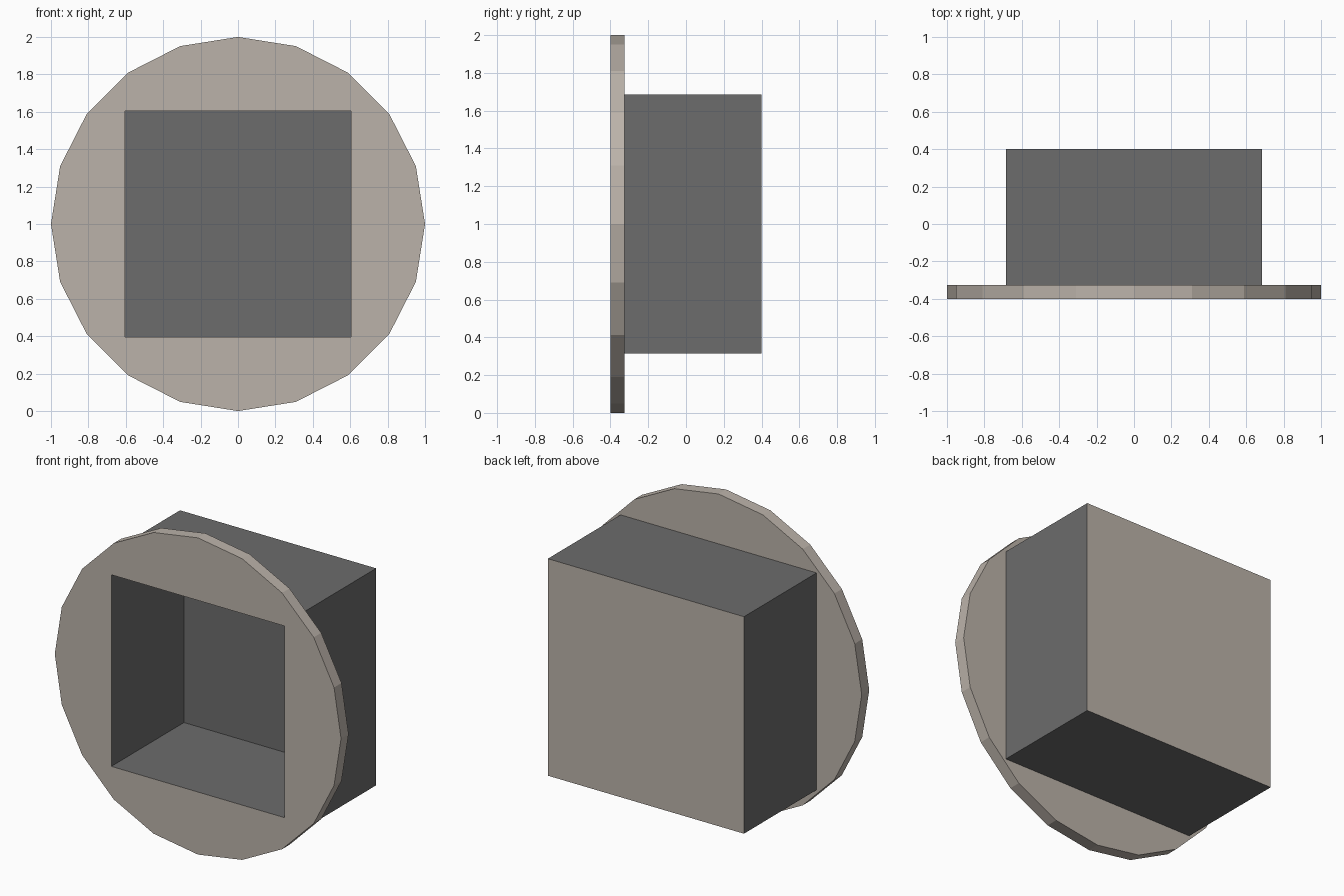
import bpy
import math

if "Cube" in bpy.data.objects:
    bpy.data.objects.remove(bpy.data.objects["Cube"])


def material(name, color):
    mat = bpy.data.materials.new(name)
    mat.diffuse_color = (*color, 1)
    mat.use_nodes = True
    mat.node_tree.nodes["Principled BSDF"].inputs["Base Color"].default_value = mat.diffuse_color
    return mat


BEIGE, GREY = 0, 1
MATS = [material("beige", (0.50, 0.45, 0.40)), material("dark_grey", (0.15, 0.15, 0.15))]
CENTRE_Z = 1.0


def finish(name, slot):
    obj = bpy.context.object
    obj.name = name
    bpy.ops.object.transform_apply(location=True, rotation=True, scale=True)
    for mat in MATS:
        obj.data.materials.append(mat)
    for face in obj.data.polygons:
        face.material_index = slot
    return obj


def square_block(name, size, y0, y1, slot):
    bpy.ops.mesh.primitive_cube_add(size=1, location=(0, (y0 + y1) / 2, CENTRE_Z))
    bpy.context.object.scale = (size, y1 - y0, size)
    return finish(name, slot)


def combine(target, tool, operation):
    tool.hide_render = True
    mod = target.modifiers.new(operation.lower(), 'BOOLEAN')
    mod.operation = operation
    mod.solver = 'EXACT'
    mod.object = tool
    bpy.context.view_layer.objects.active = target
    bpy.ops.object.modifier_apply(modifier=mod.name)
    bpy.data.objects.remove(tool, do_unlink=True)


# Round 20-sided front flange
bpy.ops.mesh.primitive_cylinder_add(vertices=20, radius=1, depth=0.075,
                                    location=(0, -0.3625, CENTRE_Z),
                                    rotation=(math.pi / 2, 0, 0))
recessed_box = finish("flanged_recess_box", BEIGE)

# Square housing behind it: dark sides, beige back panel
housing = square_block("housing", 1.37, -0.36, 0.4, GREY)
for face in housing.data.polygons:
    if face.normal.y > 0.9:
        face.material_index = BEIGE

# Join flange and housing, then sink the dark square recess
combine(recessed_box, housing, 'UNION')
recess = square_block("recess_cutter", 1.21, -0.6, 0.325, GREY)
combine(recessed_box, recess, 'DIFFERENCE')
